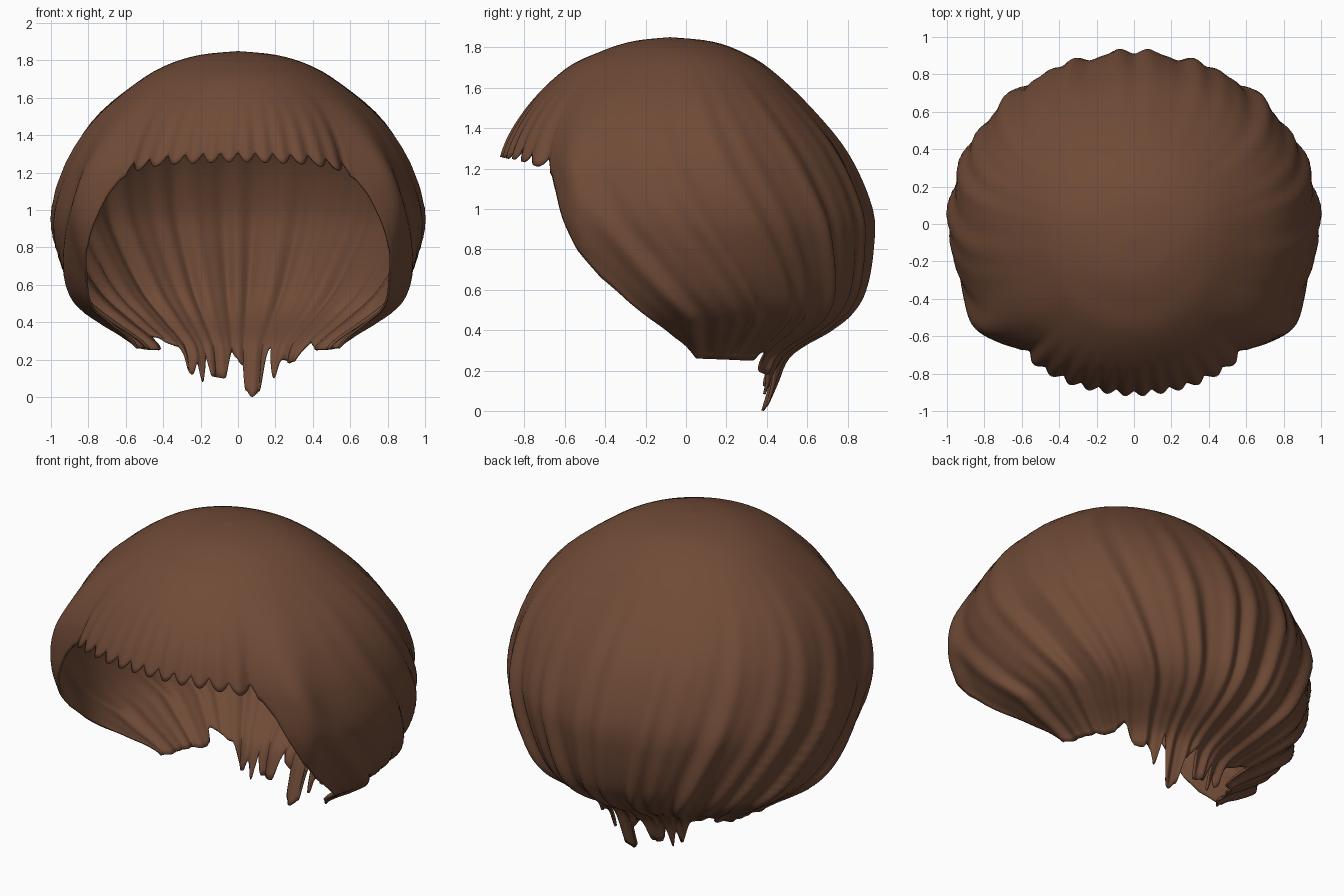
import bpy, bmesh, math

old = bpy.data.objects.get("Cube")
if old:
    bpy.data.objects.remove(old)

# Cross-sections from crown to tail: height, half width, centre y, front y, back y
SECTIONS = [
    (1.85, 0, -.08, -.08, -.08), (1.83, .2, -.06, -.26, .12),
    (1.78, .37, -.04, -.42, .27), (1.69, .53, -.02, -.6, .42),
    (1.5, .76, 0, -.79, .62), (1.27, .91, 0, -.91, .8),
    (1, .985, 0, -.92, .91), (.8, .97, 0, -.86, .91),
    (.6, .91, 0, -.77, .87), (.48, .83, .01, -.68, .8),
    (.39, .71, .02, -.5, .69), (.32, .6, .04, -.35, .57),
    (.25, .52, .05, -.3, .49), (.12, .48, .05, -.2, .44), (0, .45, .05, -.2, .4)]

# Hem heights: degrees from the front for the sides, from the back for the locks
SIDE_HEM = [(0, 1.26), (25, 1.245), (40, 1.2), (43, 1.16), (46, 1.08), (49, .95),
            (53, .8), (59, .66), (67, .54), (80, .36), (90, .26), (125, .25)]
LOCKS = [(-55, .25), (-53, .26), (-49, .32), (-38, .27), (-30, .12), (-27, .18),
         (-24, .08), (-20, .21), (-17, .11), (-9, .1), (-4, .24), (3, .17),
         (6, .03), (10, 0), (14, .03), (19, .26), (24, .1), (29, .2),
         (33, .18), (38, .19), (45, .29), (52, .25), (55, .25)]
COLUMNS, ROWS = 720, 46


def section(u):
    """Smoothly interpolated cross-section at position u along the list."""
    last = len(SECTIONS) - 1
    i = min(int(u), last - 1)
    t = u - i
    p = [SECTIONS[max(0, min(last, i + k))] for k in (-1, 0, 1, 2)]
    return [b + t * (c - a) / 2 + t * t * (a - 2.5 * b + 2 * c - d / 2)
            + t ** 3 * (1.5 * (b - c) + (d - a) / 2) for a, b, c, d in zip(*p)]


def lookup(table, x):
    for (x0, z0), (x1, z1) in zip(table, table[1:]):
        if x <= x1:
            t = (x - x0) / (x1 - x0)
            t = t * t * (3 - 2 * t) if table is LOCKS else t
            return z0 + (z1 - z0) * t
    return table[-1][1]


def hem_height(deg):
    if abs(deg) >= 125:
        return lookup(LOCKS, math.copysign(180, deg) - deg)
    z = lookup(SIDE_HEM, abs(deg))
    if abs(deg) < 41:  # scalloped fringe
        wave = abs(math.sin(math.pi * .9 * math.sin(math.radians(deg)) / .095))
        z += .055 * (1 - wave) ** 1.3
    return z


def hem_position(z):
    low, high = 0, len(SECTIONS) - 1
    for _ in range(30):
        mid = (low + high) / 2
        if section(mid)[0] > z:
            low = mid
        else:
            high = mid
    return high


def bump(x, centre, width):
    return math.exp(-((x - centre) / width) ** 2)


def hair_point(deg, u):
    z, width, yc, front, back = section(u)
    a = math.radians(deg)
    low = min(1, max(0, (1.75 - z) / 1.3))
    # Folds sweep towards the nape as they descend
    phase = abs(a) - .75 * low ** 2 * math.sin(abs(a))
    side = .25 + .75 * min(1, max(0, (abs(deg) - 40) / 60))
    folds = .012 * math.cos(23 * phase) + .012 * math.cos(14 * phase + 1)
    folds += .007 * math.cos(37 * phase)
    scale = 1 + low * side * folds * 1.3
    # Raised front edge of the side hair beside the fringe
    near = min(1, max(0, (1.7 - z) / .5)) * min(1, max(0, (z - .4) / .4))
    scale += near * (.055 * bump(abs(deg), 55, 7) - .03 * bump(abs(deg), 40, 5))
    # Small pleats along the fringe
    if abs(deg) < 41:
        pleat = math.cos(math.tau * .9 * math.sin(a) / .095)
        scale -= .009 * pleat * max(0, (1.6 - z) / .35)
    c = math.cos(a)
    y = (front - yc) * c if c > 0 else (yc - back) * c
    return width * math.sin(a) * scale, yc + y * scale, z


# Hair shell
bm = bmesh.new()
grid = []
for i in range(COLUMNS):
    deg = (i + .5) * 360 / COLUMNS - 180
    end = hem_position(hem_height(deg))
    grid.append([bm.verts.new(hair_point(deg, end * j / ROWS)) for j in range(ROWS + 1)])
for i, col in enumerate(grid):
    nxt = grid[(i + 1) % COLUMNS]
    for j in range(ROWS):
        bm.faces.new((col[j], col[j + 1], nxt[j + 1], nxt[j]))
bmesh.ops.remove_doubles(bm, verts=[col[0] for col in grid], dist=.0001)
bmesh.ops.recalc_face_normals(bm, faces=bm.faces)
if sum(f.normal.z for f in bm.faces if f.calc_center_median().z > 1.7) < 0:
    bmesh.ops.reverse_faces(bm, faces=bm.faces)
mesh = bpy.data.meshes.new("hair")
bm.to_mesh(mesh)
bm.free()
hair = bpy.data.objects.new("hair", mesh)
bpy.context.collection.objects.link(hair)

# Brown colour
brown = bpy.data.materials.new("brown")
brown.use_nodes = True
color = (.162, .07, .038, 1)
brown.diffuse_color = color
brown.node_tree.nodes["Principled BSDF"].inputs["Base Color"].default_value = color
mesh.materials.append(brown)

# Thin wall and smooth shading
shell = hair.modifiers.new("thickness", "SOLIDIFY")
shell.thickness = .012
shell.offset = -1
bpy.context.view_layer.objects.active = hair
hair.select_set(True)
bpy.ops.object.shade_smooth_by_angle(angle=math.radians(50))
